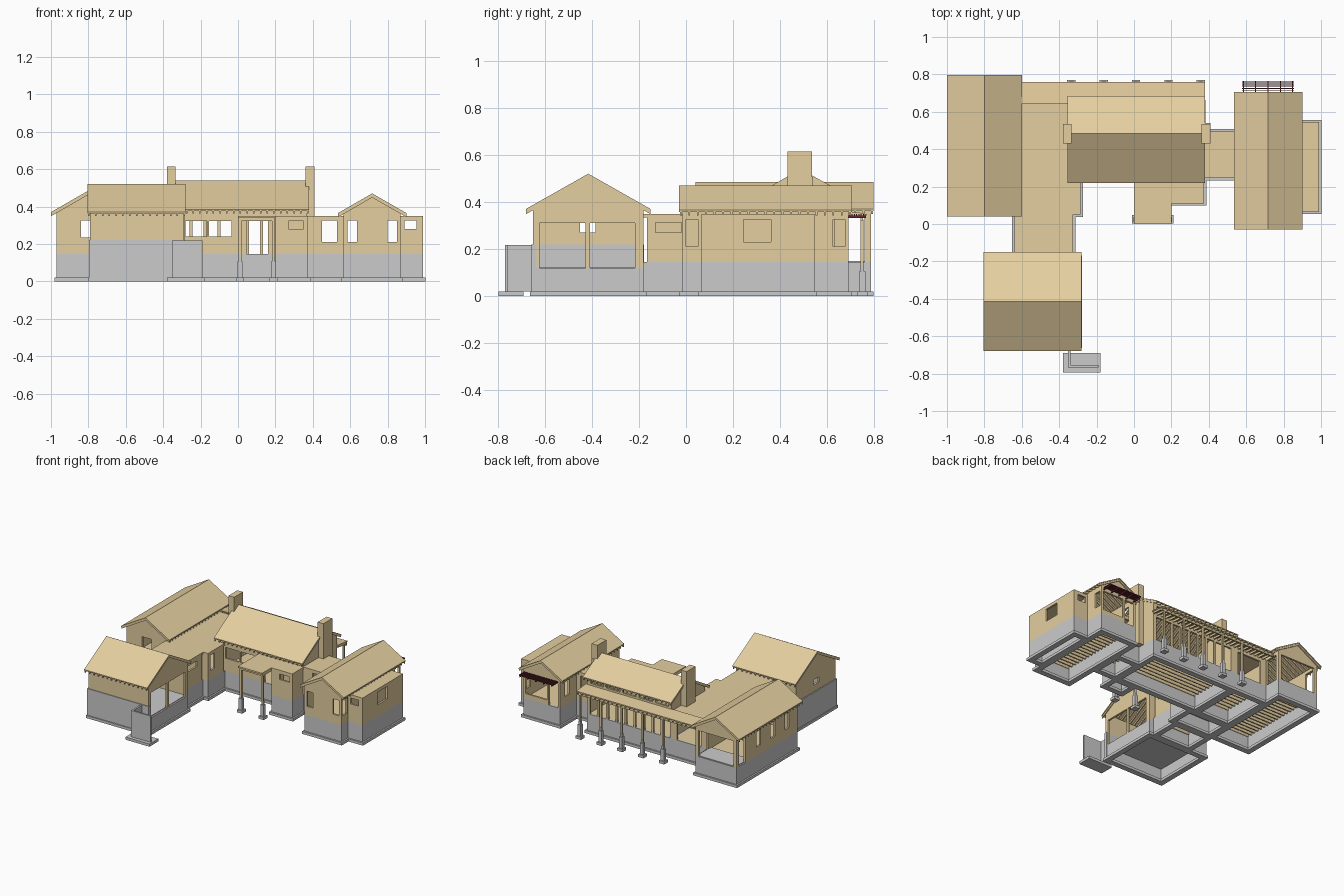
import bpy, bmesh

if "Cube" in bpy.data.objects:
    bpy.data.objects.remove(bpy.data.objects["Cube"])


def material(name, rgb):
    m = bpy.data.materials.new(name)
    m.diffuse_color = (*rgb, 1)
    m.use_nodes = True
    m.node_tree.nodes["Principled BSDF"].inputs["Base Color"].default_value = m.diffuse_color
    return m


TAN = material("timber", (0.78, 0.62, 0.35))
RED = material("dark_red", (0.12, 0.02, 0.03))
FLOOR = 0.145


def finish(name, bm, mat=None):
    bmesh.ops.remove_doubles(bm, verts=bm.verts, dist=1e-5)
    bmesh.ops.recalc_face_normals(bm, faces=bm.faces)
    me = bpy.data.meshes.new(name)
    bm.to_mesh(me)
    bm.free()
    ob = bpy.data.objects.new(name, me)
    bpy.context.collection.objects.link(ob)
    if mat:
        me.materials.append(mat)
    return ob


def add_prism(bm, pts, axis, a0, a1):
    # extrude a (b, z) profile along axis x or y
    put = (lambda a, b, z: (a, b, z)) if axis == 'x' else (lambda a, b, z: (b, a, z))
    lo = [bm.verts.new(put(a0, *p)) for p in pts]
    hi = [bm.verts.new(put(a1, *p)) for p in pts]
    bm.faces.new(lo)
    bm.faces.new(hi[::-1])
    for i in range(len(pts)):
        j = (i + 1) % len(pts)
        bm.faces.new((lo[i], lo[j], hi[j], hi[i]))


def prism(name, pts, axis, a0, a1, mat=TAN):
    bm = bmesh.new()
    add_prism(bm, pts, axis, a0, a1)
    return finish(name, bm, mat)


def boxes(name, items, mat=None):
    bm = bmesh.new()
    for x0, x1, y0, y1, z0, z1 in items:
        add_prism(bm, [(y0, z0), (y1, z0), (y1, z1), (y0, z1)], 'x', x0, x1)
    return finish(name, bm, mat)


def ring(name, x0, x1, y0, y1, z0, z1, out, inn):
    bm = bmesh.new()
    loops = []
    for o, z in ((out, z0), (out, z1), (-inn, z1), (-inn, z0)):
        loops.append([bm.verts.new((x, y, z)) for x, y in (
            (x0 - o, y0 - o), (x1 + o, y0 - o), (x1 + o, y1 + o), (x0 - o, y1 + o))])
    for k in range(4):
        a, b = loops[k], loops[(k + 1) % 4]
        for i in range(4):
            j = (i + 1) % 4
            bm.faces.new((a[i], a[j], b[j], b[i]))
    finish(name, bm)


def wall(name, axis, p, a0, a1, z0, z1, holes, t):
    # one slab, with rectangular openings (a0, a1, z0, z1)
    cl = lambda v, lo, hi: min(max(v, lo), hi)
    A = sorted({a0, a1} | {cl(v, a0, a1) for h in holes for v in h[:2]})
    Z = sorted({z0, z1} | {cl(v, z0, z1) for h in holes for v in h[2:]})
    solid = set()
    for i in range(len(A) - 1):
        for k in range(len(Z) - 1):
            ca, cz = (A[i] + A[i + 1]) / 2, (Z[k] + Z[k + 1]) / 2
            if not any(h[0] < ca < h[1] and h[2] < cz < h[3] for h in holes):
                solid.add((i, k))
    bm = bmesh.new()

    def quad(*pts):
        bm.faces.new([bm.verts.new((a, b, z) if axis == 'x' else (b, a, z)) for a, b, z in pts])
    q = p + t
    for i, k in solid:
        l, r, b, h = A[i], A[i + 1], Z[k], Z[k + 1]
        for s in (p, q):
            quad((l, s, b), (r, s, b), (r, s, h), (l, s, h))
        for step, e, f in (((-1, 0), (l, b), (l, h)), ((1, 0), (r, b), (r, h)),
                           ((0, -1), (l, b), (r, b)), ((0, 1), (l, h), (r, h))):
            if (i + step[0], k + step[1]) not in solid:
                quad((e[0], p, e[1]), (e[0], q, e[1]), (f[0], q, f[1]), (f[0], p, f[1]))
    finish(name, bm, TAN)


def block(name, x0, x1, y0, y1, top, holes={}, skip="", flat=True, tops={}, stem=FLOOR, slab=False):
    t, z0 = 0.014, stem
    sides = {'S': ('x', y0, x0, x1, t), 'N': ('x', y1, x0, x1, -t),
             'W': ('y', x0, y0 + t, y1 - t, t), 'E': ('y', x1, y0 + t, y1 - t, -t)}
    for s, (ax, p, a0, a1, th) in sides.items():
        if s not in skip:
            wall(f"{name}_wall_{s}", ax, p, a0, a1, z0, tops.get(s, top), holes.get(s, []), th)
    ring(name + "_foundation", x0, x1, y0, y1, 0.02, stem, 0, 0.018)
    ring(name + "_footing", x0, x1, y0, y1, 0, 0.02, 0.012, 0.03)
    i = 0.012
    if slab:
        boxes(name + "_slab", [(x0 + i, x1 - i, y0 + i, y1 - i, 0.105, 0.125)])
    else:
        boxes(name + "_floor", [(x0 + i, x1 - i, y0 + i, y1 - i, FLOOR - 0.008, FLOOR)], TAN)
        n = int((y1 - y0) / 0.034)
        ys = [y0 + (y1 - y0) * (k + 0.5) / n for k in range(n)]
        boxes(name + "_joists", [(x0 + i, x1 - i, y - .004, y + .004, .112, FLOOR - .008) for y in ys], TAN)
    if flat:
        boxes(name + "_flat_roof", [(x0, x1, y0, y1, top, top + 0.015)], TAN)


def gable_roof(name, axis, a0, a1, b0, br, b1, z0, zr, z1, walls, ends, base):
    def chevron(d0, d1):
        return [(b0, z0 - d0), (br, zr - d0), (b1, z1 - d0), (b1, z1 - d1), (br, zr - d1), (b0, z0 - d1)]
    prism(name + "_roof", chevron(0, 0.008), axis, a0, a1)
    bm = bmesh.new()
    n = int((a1 - a0) / 0.036)
    for k in range(n + 1):
        a = a0 + 0.008 + (a1 - a0 - 0.016) * k / n
        add_prism(bm, chevron(0.008, 0.022), axis, a - 0.004, a + 0.004)
    finish(name + "_rafters", bm, TAN)
    w0, w1 = walls
    h0 = z0 + (zr - z0) * (w0 - b0) / (br - b0) - 0.008
    h1 = z1 + (zr - z1) * (b1 - w1) / (b1 - br) - 0.008
    for e in ends:
        prism(name + "_gable", [(w0, base), (w1, base), (w1, h1), (br, zr - .008), (w0, h0)],
              axis, e[0], e[1])


TALL = (0.21, 0.325)

# left wing with an open porch at the back
block("left_wing", -0.97, -0.63, 0.06, 0.785, 0.365, {
    'S': [(-0.84, -0.76, 0.235, 0.325)],
    'N': [(-0.945, -0.655, FLOOR, 0.34)],
    'E': [(0.66, 0.757, FLOOR, 0.34)],
    'W': [(0.68, 0.757, FLOOR, 0.34)] + [(y, y + 0.05, *TALL) for y in (0.16, 0.33, 0.5)]}, flat=False)
boxes("left_porch_slab", [(-0.96, -0.64, 0.62, 0.78, 0.13, 0.15)])
gable_roof("left_wing", 'y', 0.04, 0.797, -1, -0.8, -0.6, 0.37, 0.485, 0.37, (-0.97, -0.63),
           [(0.06, 0.074), (0.771, 0.785)], 0.365)

# front garage with two door openings
block("garage", -0.79, -0.29, -0.65, -0.18, 0.365, {
    'E': [(-0.622, -0.427, 0.12, 0.31), (-0.408, -0.216, 0.12, 0.31)],
    'W': [(-0.45, -0.385, 0.27, 0.31)]}, flat=False, slab=True, stem=0.12)
boxes("garage_high_base", [(-0.797, -0.285, -0.655, -0.634, 0.02, 0.22),
                           (-0.797, -0.774, -0.655, -0.178, 0.02, 0.22),
                           (-0.797, -0.64, -0.197, -0.178, 0.02, 0.22)])
gable_roof("garage", 'x', -0.805, -0.28, -0.68, -0.415, -0.15, 0.37, 0.52, 0.37, (-0.65, -0.18),
           [(-0.79, -0.776), (-0.304, -0.29)], 0.365)
boxes("retaining_wall", [(-0.352, -0.19, -0.768, -0.755, 0.02, 0.217), (-0.352, -0.339, -0.755, -0.655, 0.02, 0.217)])
boxes("retaining_footing", [(-0.38, -0.18, -0.795, -0.69, 0, 0.02)])

# flat roofed links between garage, left wing and main house
block("garage_link", -0.64, -0.325, -0.18, 0.05, 0.335, {'E': [(-0.13, -0.02, 0.27, 0.312)]}, "NS")
block("left_link_front", -0.63, -0.285, 0.05, 0.25, 0.335, {'E': [(0.08, 0.13, *TALL)]}, "NW")
block("left_link_back", -0.63, -0.335, 0.25, 0.65, 0.335, {'N': [(-0.58, -0.38, FLOOR, 0.32)]}, "SEW")

# main house: glazed back with clerestory
bays = [(-0.32 + 0.0755 * k, -0.26 + 0.0755 * k, FLOOR, 0.325) for k in range(9)]
clerestory = [(-0.31 + 0.135 * k, -0.2 + 0.135 * k, 0.378, 0.412) for k in range(5)]
block("main_house", -0.335, 0.37, 0.25, 0.65, 0.385, {
    'S': [(-0.28, -0.165, 0.24, 0.322), (-0.155, -0.035, 0.24, 0.322), (0.045, 0.16, FLOOR, 0.325)],
    'N': bays + clerestory}, flat=False, tops={'N': 0.43})
gable_roof("main_house", 'x', -0.355, 0.38, 0.22, 0.485, 0.685, 0.385, 0.54, 0.43, (0.25, 0.65),
           [(-0.335, -0.321), (0.356, 0.37)], 0.385)
boxes("left_chimney", [(-0.38, -0.333, 0.43, 0.535, 0.33, 0.615)], TAN)
boxes("right_chimney", [(0.362, 0.41, 0.43, 0.535, 0.505, 0.615), (0.37, 0.41, 0.43, 0.54, FLOOR, 0.505)], TAN)

# back porch roof, rafters, beam, posts and piers
px = [-0.335 + 0.173 * k for k in range(5)]
prism("back_porch_roof", [(0.645, 0.364), (0.76, 0.352), (0.76, 0.344), (0.645, 0.356)], 'x', -0.61, 0.38)
bm = bmesh.new()
for k in range(28):
    x = -0.6 + 0.036 * k
    add_prism(bm, [(0.65, 0.356), (0.76, 0.344), (0.76, 0.332), (0.65, 0.34)], 'x', x - 0.004, x + 0.004)
finish("back_porch_rafters", bm, TAN)
boxes("back_porch_beam", [(-0.61, 0.38, 0.74, 0.752, 0.322, 0.342)], TAN)
boxes("back_posts", [(x - .007, x + .007, 0.74, 0.754, 0.128, 0.325) for x in px], TAN)


def piers(name, pts):
    boxes(name, [(x - r, x + r, y - r, y + r, a, b) for x, y in pts
                 for r, a, b in ((0.022, 0, 0.02), (0.013, 0.02, 0.105), (0.008, 0.105, 0.13))])


piers("back_piers", [(x, 0.748) for x in px])

# front porch and entry bump-out
piers("front_piers", [(0.01, 0.025), (0.19, 0.025)])
boxes("front_porch_roof", [(0, 0.2, 0, 0.25, 0.338, 0.35), (0.003, 0.197, 0.012, 0.03, 0.322, 0.338),
                           (0.003, 0.017, 0.03, 0.25, 0.322, 0.338), (0.183, 0.197, 0.03, 0.25, 0.322, 0.338)], TAN)
boxes("front_posts", [(x - .008, x + .008, 0.014, 0.03, 0.13, 0.322) for x in (0.011, 0.189)], TAN)
block("entry_bay", 0.2, 0.375, 0.11, 0.25, 0.335, {'S': [(0.27, 0.35, 0.28, 0.322)]}, "N")

# right link
link = [(0.45, 0.53, *TALL)]
block("right_link", 0.37, 0.565, 0.245, 0.495, 0.335, {'S': link, 'N': link}, "EW")

# right wing with side bay
block("right_wing", 0.565, 0.87, -0.015, 0.69, 0.365, {
    'S': [(0.585, 0.635, *TALL), (0.80, 0.85, *TALL)],
    'N': [(0.583, 0.66, FLOOR, 0.325), (0.675, 0.852, 0.18, 0.325)],
    'E': [(0, 0.05, *TALL), (0.625, 0.68, *TALL)],
    'W': [(0.08, 0.13, *TALL), (0.58, 0.63, *TALL)]}, flat=False)
gable_roof("right_wing", 'y', -0.03, 0.705, 0.535, 0.7175, 0.9, 0.365, 0.47, 0.365, (0.565, 0.87),
           [(-0.015, -0.001), (0.676, 0.69)], 0.365)
block("right_bay", 0.87, 0.99, 0.065, 0.545, 0.335, {
    'S': [(0.89, 0.955, 0.28, 0.325)], 'E': [(0.245, 0.36, 0.23, 0.325)],
    'N': [(0.89, 0.955, 0.28, 0.325)]}, "W")

# dark red trellis over the right wing's back opening
boxes("trellis", [(0.578, 0.855, y, y + 0.004, 0.342, 0.35) for y in [0.703 + 0.0097 * k for k in range(7)]]
      + [(x, x + 0.005, 0.69, 0.765, 0.332, 0.342) for x in (0.582, 0.648, 0.714, 0.78, 0.846)], RED)
